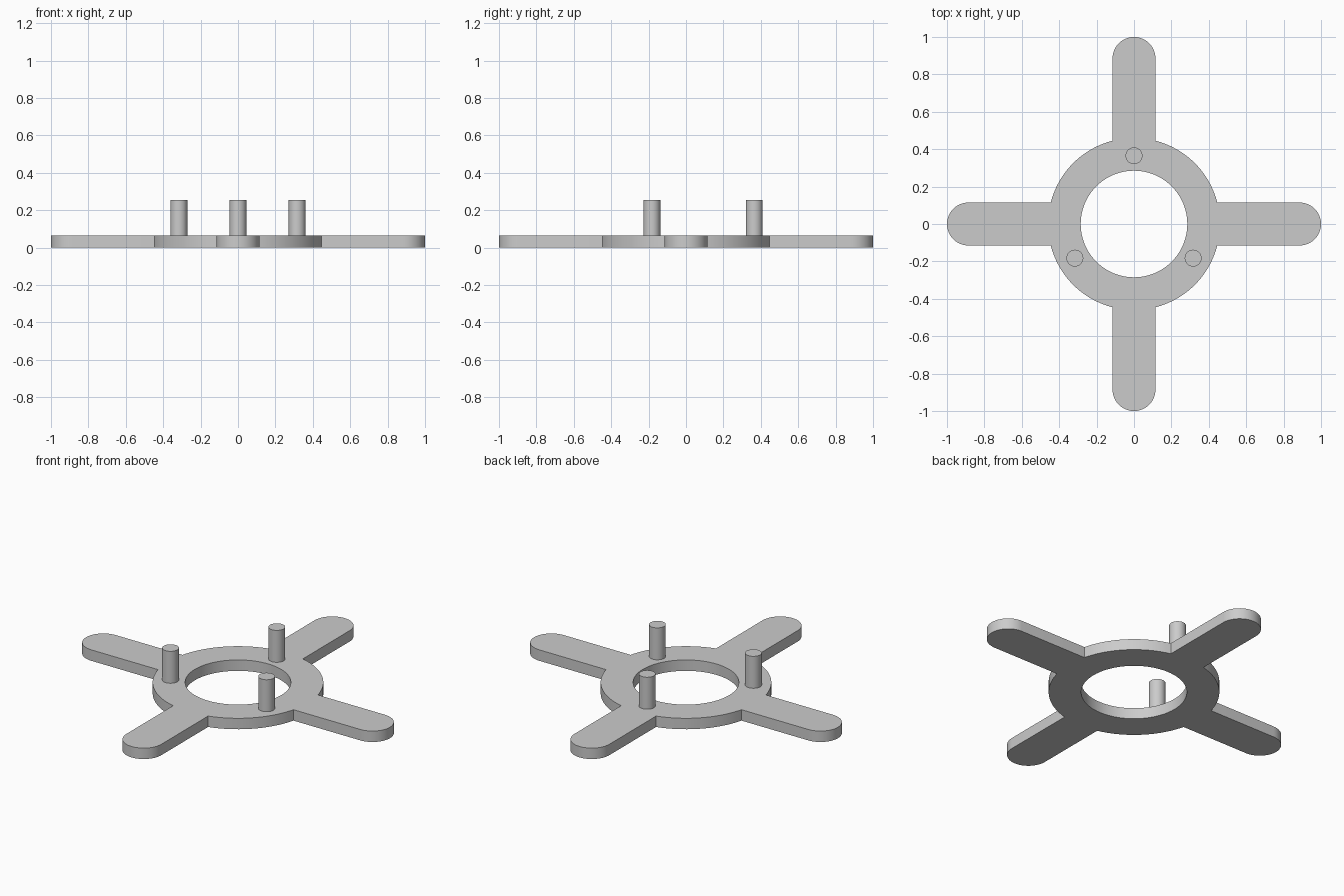
import bpy, bmesh
from math import sin, cos, asin, pi, radians

THICK = 0.065      # plate thickness
RING_R = 0.46      # ring outer radius
HOLE_R = 0.285     # centre hole radius
ARM_W = 0.115      # half width of an arm
PIN_R, PIN_TOP, PIN_ORBIT = 0.045, 0.255, 0.365

cube = bpy.data.objects.get("Cube")
if cube:
    bpy.data.objects.remove(cube, do_unlink=True)

grey = bpy.data.materials.new("light grey")
grey.use_nodes = True
colour = (0.6, 0.6, 0.6, 1)
grey.diffuse_color = colour
grey.node_tree.nodes["Principled BSDF"].inputs["Base Color"].default_value = colour


def arc(cx, radius, start, end, steps):
    return [(cx + radius * cos(a), radius * sin(a))
            for a in (start + (end - start) * i / steps for i in range(steps + 1))]


def finish(obj, name):
    obj.name = obj.data.name = name
    obj.data.materials.append(grey)
    bpy.ops.object.select_all(action='DESELECT')
    obj.select_set(True)
    bpy.context.view_layer.objects.active = obj
    bpy.ops.object.shade_smooth_by_angle(angle=radians(30))


# Plate outline: one rounded arm and one ring arc, repeated four times
join = asin(ARM_W / RING_R)
quarter = arc(1 - ARM_W, ARM_W, -pi / 2, pi / 2, 24) + arc(0, RING_R, join, pi / 2 - join, 20)
outline = []
for k in range(4):
    c, s = round(cos(k * pi / 2)), round(sin(k * pi / 2))
    outline += [(c * x - s * y, s * x + c * y) for x, y in quarter]
hole = arc(0, HOLE_R, 0, 2 * pi, 96)[:-1]

# Fill between outline and hole, then extrude to thickness
bm = bmesh.new()
edges = []
for loop in (outline, hole):
    verts = [bm.verts.new((x, y, 0)) for x, y in loop]
    edges += [bm.edges.new((v, verts[i - 1])) for i, v in enumerate(verts)]
bmesh.ops.triangle_fill(bm, use_beauty=True, use_dissolve=False, edges=edges)
top = bmesh.ops.extrude_face_region(bm, geom=bm.faces[:], use_keep_orig=True)
bmesh.ops.translate(bm, vec=(0, 0, THICK),
                    verts=[g for g in top["geom"] if isinstance(g, bmesh.types.BMVert)])
bmesh.ops.recalc_face_normals(bm, faces=bm.faces[:])
mesh = bpy.data.meshes.new("ring_plate")
bm.to_mesh(mesh)
bm.free()
plate = bpy.data.objects.new("ring_plate", mesh)
bpy.context.collection.objects.link(plate)
finish(plate, "ring_plate")

# Three upright pins, seated slightly into the ring
base = THICK - 0.01
for name, deg in (("back_pin", 90), ("right_pin", 210), ("left_pin", 330)):
    a = radians(deg)
    bpy.ops.mesh.primitive_cylinder_add(
        vertices=48, radius=PIN_R, depth=PIN_TOP - base,
        location=(PIN_ORBIT * cos(a), PIN_ORBIT * sin(a), (PIN_TOP + base) / 2))
    finish(bpy.context.object, name)
